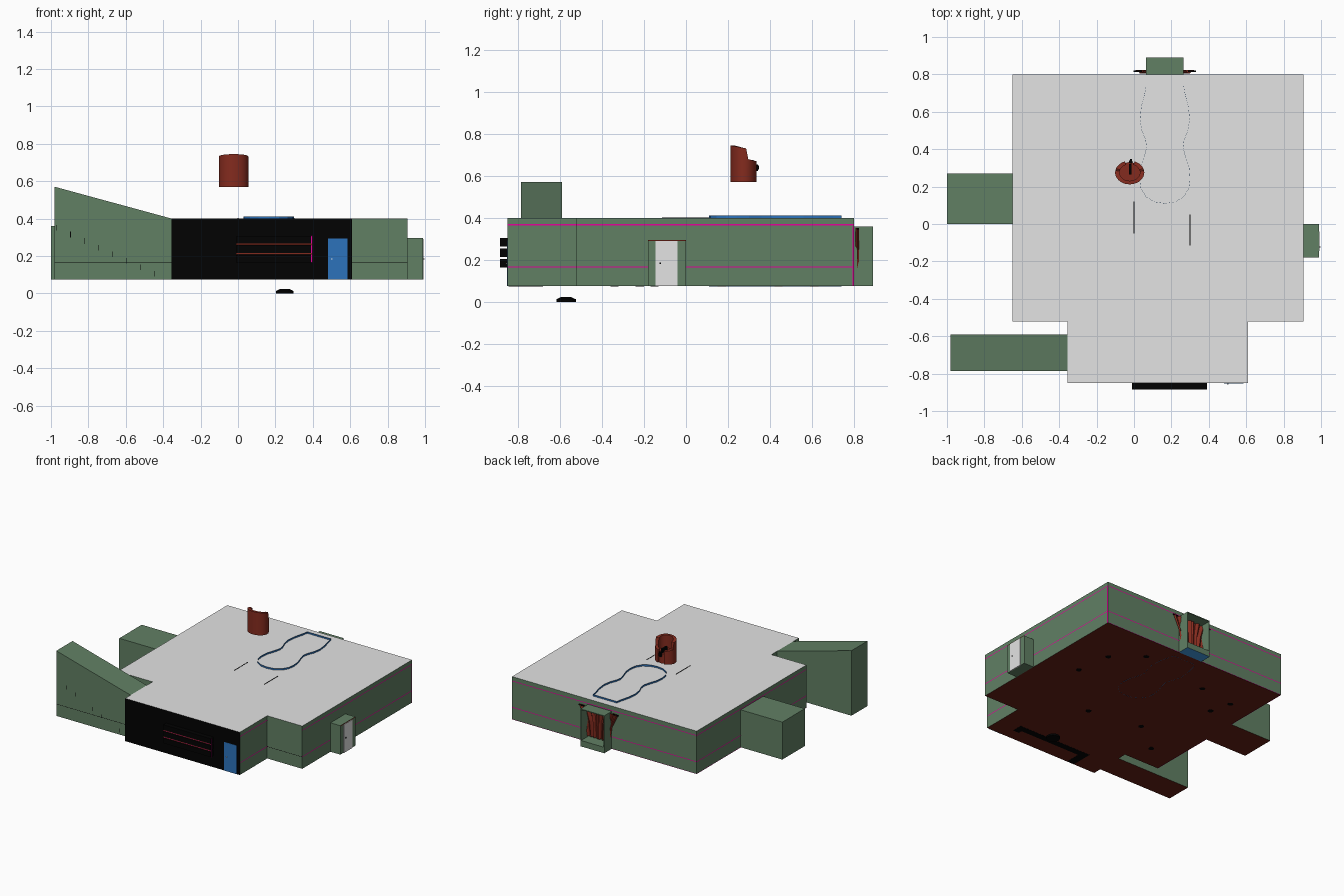
import bpy, bmesh, math

if "Cube" in bpy.data.objects:
    bpy.data.objects.remove(bpy.data.objects["Cube"])


def mat(name, r, g, b):
    m = bpy.data.materials.new(name)
    m.diffuse_color = (r, g, b, 1)
    m.use_nodes = True
    m.node_tree.nodes["Principled BSDF"].inputs["Base Color"].default_value = m.diffuse_color
    return m


GREEN = mat("wall_green", 0.12, 0.215, 0.127)
GREY = mat("ceiling_grey", 0.77, 0.77, 0.77)
FLOOR = mat("floor_maroon", 0.13, 0.014, 0.008)
RED = mat("leather_red", 0.23, 0.024, 0.013)
BLACK = mat("black", 0.0005, 0.0005, 0.0005)
BLUE = mat("blue", 0.025, 0.17, 0.50)
LIGHT = mat("stage_blue", 0.07, 0.42, 1.0)
PINK = mat("neon_magenta", 0.85, 0.0, 0.35)
Z0, Z1 = 0.075, 0.40


def mesh(name, verts, faces, mats, idx=None):
    me = bpy.data.meshes.new(name)
    me.from_pydata(verts, [], faces)
    for m in mats:
        me.materials.append(m)
    if idx:
        for p, i in zip(me.polygons, idx):
            p.material_index = i
    ob = bpy.data.objects.new(name, me)
    bpy.context.collection.objects.link(ob)
    return ob


def box(name, x0, x1, y0, y1, z0, z1, m):
    v = [(x, y, z) for z in (z0, z1) for x, y in ((x0, y0), (x1, y0), (x1, y1), (x0, y1))]
    f = [(3, 2, 1, 0), (4, 5, 6, 7)] + [(i, (i + 1) % 4, (i + 1) % 4 + 4, i + 4) for i in range(4)]
    ms = m if isinstance(m, list) else [m]
    # optional second colour is the underside
    return mesh(name, v, f, ms, [len(ms) - 1] + [0] * 5)


def strip(name, xa, ya, xb, yb, z0, z1, m):
    """upright flat strip; its front is on the right of a to b"""
    mesh(name, [(xa, ya, z0), (xb, yb, z0), (xb, yb, z1), (xa, ya, z1)], [(0, 1, 2, 3)], [m])


def cyl(name, x, y, z0, z1, r0, r1, m, n=16):
    bm = bmesh.new()
    bmesh.ops.create_cone(bm, cap_ends=True, segments=n, radius1=r0, radius2=r1, depth=z1 - z0)
    bmesh.ops.translate(bm, verts=bm.verts, vec=(x, y, (z0 + z1) / 2))
    me = bpy.data.meshes.new(name)
    bm.to_mesh(me)
    bm.free()
    me.materials.append(m)
    ob = bpy.data.objects.new(name, me)
    bpy.context.collection.objects.link(ob)


# room shell: T-shaped footprint, black front wall
P = [(-.355, -.85), (.61, -.85), (.61, -.52), (.905, -.52), (.905, .80), (-.65, .80), (-.65, -.52), (-.355, -.52)]
n = len(P)
verts = [(x, y, Z0) for x, y in P] + [(x, y, Z1) for x, y in P]
faces = [(i, (i + 1) % n, (i + 1) % n + n, i + n) for i in range(n)]
faces += [tuple(range(n))[::-1], tuple(range(n, 2 * n))]
mesh("room_shell", verts, faces, [GREEN, BLACK, FLOOR, GREY], [1] + [0] * 7 + [2, 3])

# alcoves
box("left_alcove", -1.0, -.65, 0, .27, Z0, .36, [GREEN, FLOOR])
box("right_doorway", .905, .988, -.18, 0, Z0, .295, GREEN)
strip("right_doorway_lintel", .9895, -.18, .9895, 0, .291, .296, RED)

# sloped stairwell and step edges
X0, X1, Y0, Y1 = -.98, -.355, -.785, -.59
sv = [(x, y, z) for y in (Y0, Y1) for x, z in ((X0, Z0), (X1, Z0), (X1, .40), (X0, .57))]
sf = [(4, 5, 1, 0), (0, 1, 2, 3), (5, 4, 7, 6), (1, 5, 6, 2), (2, 6, 7, 3), (4, 0, 3, 7)]
mesh("stairwell", sv, sf, [GREEN, FLOOR], [1] + [0] * 5)
for i in range(8):
    x = -.45 - i * .0745
    z = .09 + i * .035
    strip("step_edge", x, Y0 - .001, x + .003, Y0 - .001, z, z + .03, BLACK)

# doors and knobs
box("right_door", .985, .993, -.145, -.04, Z0, .291, GREY)
box("right_door_knob", .99, .997, -.125, -.119, .18, .187, BLACK)
box("front_door", .48, .585, -.852, -.847, Z0, .293, BLUE)
box("front_door_knob", .498, .504, -.857, -.85, .18, .186, GREY)

# bottle shelves through the front wall
for z in (.165, .215, .265):
    box("bar_shelf", -.01, .39, -.885, -.80, z, z + .04, BLACK)
    if z > .2:
        strip("shelf_trim", -.01, -.8865, .395, -.8865, z - .006, z + .002, RED)
        strip("shelf_neon", -.01, -.8868, .39, -.8868, z - .002, z - .0005, PINK)
strip("shelf_neon_end", .391, -.8855, .399, -.8855, .165, .31, PINK)

# neon lines along the walls
for z in (.165, .365):
    h = z + .005
    strip("neon_right", .9065, -.52, .9065, .80, z, h, PINK)
    strip("neon_right_front", .6115, -.85, .6115, -.52, z, h, PINK)
    strip("neon_back", .905, .8015, -.65, .8015, z, h, PINK)
    strip("neon_left", -.6515, .80, -.6515, -.52, z, h, PINK)
for a, b, y in ((-.98, -.355, -.7855), (.61, .905, -.5205)):
    strip("front_line", a, y, b, y, .164, .167, BLACK)
strip("neon_floor_left", -.6515, .80, -.6515, -.52, Z0, Z0 + .004, PINK)
strip("neon_floor_back", .905, .8015, -.65, .8015, Z0, Z0 + .003, PINK)
strip("neon_corner", .9065, .793, .9065, .799, Z0, .36, PINK)

# back alcove, open at the rear, with a low rear wall
A0, A1, B0, B1 = .065, .265, .80, .89
box("alcove_floor", A0, A1, B0, B1, Z0, .12, [GREEN, LIGHT])
box("alcove_top", A0, A1, B0, B1, .354, .36, GREEN)
for x in (A0, A1 - .005):
    box("alcove_side", x, x + .005, B0, B1, .12, .354, GREEN)

# pleated curtains, flaring towards the top
for s in (-1, 1):
    cv, cf, N = [], [], 16
    for i in range(N + 1):
        t = i / N
        y = .814 + .010 * math.sin(t * math.pi * 7)
        for z, w in ((.13, .095), (.25, .115), (.352, .165)):
            cv.append((.165 + s * w * t, y, z))
    for i in range(N):
        for j in range(2):
            a = i * 3 + j
            f = (a, a + 3, a + 4, a + 1)
            cf.append(f if s < 0 else f[::-1])
    mesh("curtain", cv, cf, [RED])
    xe = .165 + s * .145
    box("curtain_rod_end", xe - .022, xe + .022, .812, .820, .345, .352, BLACK)

# hourglass outline of the runway: neon ribbons and stage body
half = [(.165, .11), (.22, .118), (.265, .145), (.293, .19), (.30, .24), (.295, .30), (.275, .36),
        (.262, .41), (.268, .45), (.288, .50), (.298, .56), (.29, .63), (.272, .70), (.265, .74)]
out = half + [(.33 - x, y) for x, y in half[:0:-1]]


def ribbon(name, z0, z1, m):
    k = len(out)
    v = [(x, y, z0) for x, y in out] + [(x, y, z1) for x, y in out]
    ob = mesh(name, v, [(i, (i + 1) % k, (i + 1) % k + k, i + k) for i in range(k)], [m])
    md = ob.modifiers.new("thickness", "SOLIDIFY")
    md.thickness = .001
    md.offset = 0


ribbon("roof_neon_outline", .395, .412, BLUE)
ribbon("runway_edge", .0745, .125, BLUE)
k = len(out)
mesh("runway_top", [(x, y, .12) for x, y in out], [tuple(range(k))], [BLACK])

# thin rails showing through the roof
box("roof_rail_left", -.002, .002, -.05, .12, .39, .402, BLACK)
box("roof_rail_right", .298, .302, -.115, .05, .39, .402, BLACK)

# bar counter, its base showing under the floor
box("bar_counter", -.15, .45, -.73, -.68, .0742, .19, BLACK)
box("bar_end_left", -.17, -.11, -.845, -.68, .0740, .19, BLACK)
box("bar_end_right", .40, .45, -.76, -.68, .0740, .19, BLACK)

# stool base below the floor
cyl("low_stool_base", .25, -.57, 0, .014, .047, .047, BLACK, 20)
cyl("low_stool_top", .25, -.57, .014, .023, .044, .025, BLACK, 20)

# tables inside, feet just below the floor
for x, y in ((.60, .44), (.64, .17), (.40, .61), (-.18, .52), (-.465, .48),
             (.226, -.22), (-.19, -.15), (-.42, .32), (-.44, -.34)):
    cyl("table_foot", x, y, .074, .082, .020, .018, BLACK)
    cyl("table_stem", x, y, .082, .15, .006, .006, BLACK, 8)
    cyl("table_top", x, y, .15, .157, .05, .05, BLACK)

# tub chair floating above the roof: curved shell open towards the back
cx, cy, N = -.023, .275, 32
cv, cf = [], []
for i in range(N + 1):
    a = math.radians(110 + 320 * i / N)
    for r, top in ((1, 0), (1, 1), (.70, 1), (.70, 0)):
        x, y = cx + .078 * r * math.cos(a), cy + .063 * r * math.sin(a)
        yo = cy + .063 * math.sin(a)
        zt = .745 - (yo - .21) * .19 if yo < .292 else .68 - (yo - .292) * .25
        cv.append((x, y, zt if top else .57))
for i in range(N):
    for j in range(4):
        a, b = i * 4 + j, i * 4 + (j + 1) % 4
        cf.append((a, a + 4, b + 4, b))
cf += [(0, 1, 2, 3), (4 * N + 3, 4 * N + 2, 4 * N + 1, 4 * N)]
chair = mesh("tub_chair_shell", cv, cf, [RED])
bm = bmesh.new()
bm.from_mesh(chair.data)
bmesh.ops.recalc_face_normals(bm, faces=bm.faces)
bm.to_mesh(chair.data)
bm.free()
cyl("tub_chair_seat", cx, cy, .57, .645, .056, .056, RED, 24)
box("chair_handle", -.028, -.014, .265, .32, .645, .675, BLACK)
cyl("chair_knob", -.018, .332, .622, .655, .010, .010, BLACK, 12)
box("chair_knob_tip", -.022, -.010, .332, .347, .630, .650, BLACK)

# smooth the curved chair
bpy.ops.object.select_all(action="DESELECT")
chair.select_set(True)
bpy.context.view_layer.objects.active = chair
bpy.ops.object.shade_smooth_by_angle(angle=math.radians(35))
